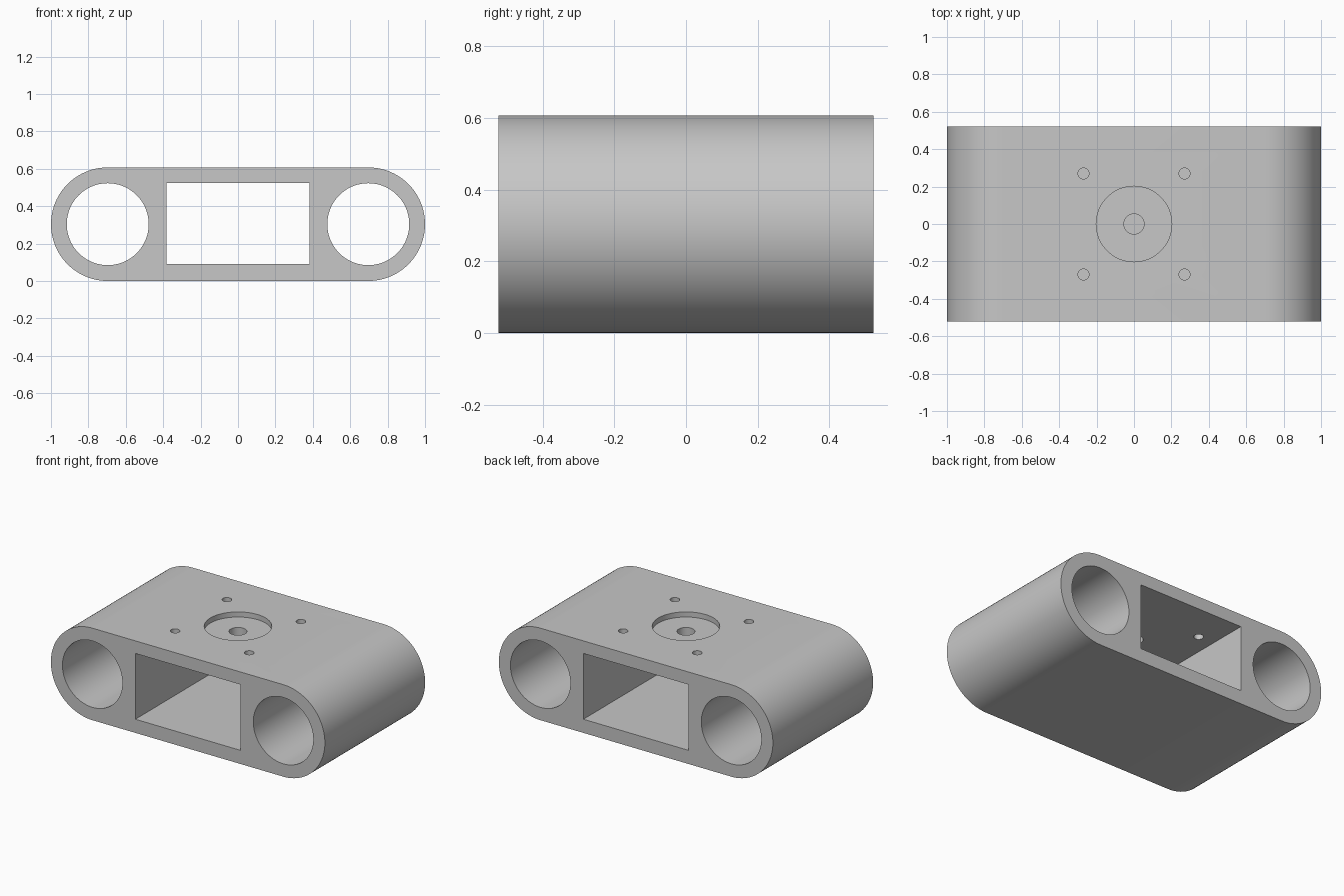
import bpy
import bmesh
from math import pi, sin, cos, radians
from mathutils import Matrix

cube = bpy.data.objects.get("Cube")
if cube:
    bpy.data.objects.remove(cube, do_unlink=True)

HEIGHT, DEPTH = 0.607, 1.045
RADIUS = HEIGHT / 2
END_X = 1 - RADIUS          # centre of each rounded end
MID_Z = HEIGHT / 2

grey = bpy.data.materials.new("plain_grey")
grey.use_nodes = True
colour = (0.57, 0.57, 0.57, 1)
grey.diffuse_color = colour
grey.node_tree.nodes["Principled BSDF"].inputs["Base Color"].default_value = colour


def make_object(name, bm):
    bmesh.ops.recalc_face_normals(bm, faces=bm.faces)
    mesh = bpy.data.meshes.new(name)
    bm.to_mesh(mesh)
    bm.free()
    mesh.materials.append(grey)
    obj = bpy.data.objects.new(name, mesh)
    bpy.context.collection.objects.link(obj)
    return obj


def cylinder(name, radius, length, location, along_y=False, segments=64):
    bm = bmesh.new()
    turn = Matrix.Rotation(pi / 2 if along_y else 0, 4, 'X')
    bmesh.ops.create_cone(bm, cap_ends=True, segments=segments, radius1=radius,
                          radius2=radius, depth=length,
                          matrix=Matrix.Translation(location) @ turn)
    return make_object(name, bm)


def box(name, size, location):
    bm = bmesh.new()
    bmesh.ops.create_cube(bm, size=1, matrix=Matrix.Translation(location)
                          @ Matrix.Diagonal((*size, 1)))
    return make_object(name, bm)


# Body: stadium outline extruded from front to back
bm = bmesh.new()
steps = 48
outline = []
for side in (1, -1):
    for i in range(steps + 1):
        a = -pi / 2 + pi * i / steps
        outline.append(bm.verts.new((side * (END_X + RADIUS * cos(a)), -DEPTH / 2,
                                     MID_Z + side * RADIUS * sin(a))))
face = bm.faces.new(outline)
extruded = bmesh.ops.extrude_face_region(bm, geom=[face], use_keep_orig=True)
new_verts = [g for g in extruded["geom"] if isinstance(g, bmesh.types.BMVert)]
bmesh.ops.translate(bm, verts=new_verts, vec=(0, DEPTH, 0))
body = make_object("bracket_body", bm)

# Cutters: central window, end bores, top recess and screw holes
cutters = [box("window_cutter", (0.766, 1.4, 0.434), (0, 0, 0.307))]
for side in (-1, 1):
    cutters.append(cylinder("bore_cutter", 0.219, 1.4, (side * END_X, 0, MID_Z), True, 96))
cutters.append(cylinder("recess_cutter", 0.202, 0.1, (0, 0, HEIGHT + 0.016)))
cutters.append(cylinder("centre_hole_cutter", 0.054, 0.3, (0, 0, HEIGHT)))
for sx in (-1, 1):
    for sy in (-1, 1):
        cutters.append(cylinder("screw_hole_cutter", 0.029, 0.3,
                                (sx * 0.27, sy * 0.27, HEIGHT), segments=32))

bpy.ops.object.select_all(action='DESELECT')
bpy.context.view_layer.objects.active = body
body.select_set(True)
for cutter in cutters:
    cut = body.modifiers.new("cut", 'BOOLEAN')
    cut.operation = 'DIFFERENCE'
    cut.solver = 'EXACT'
    cut.object = cutter
    bpy.ops.object.modifier_apply(modifier=cut.name)
    bpy.data.objects.remove(cutter, do_unlink=True)

# Smooth curved walls, crisp edges
bpy.ops.object.shade_smooth_by_angle(angle=radians(30))
